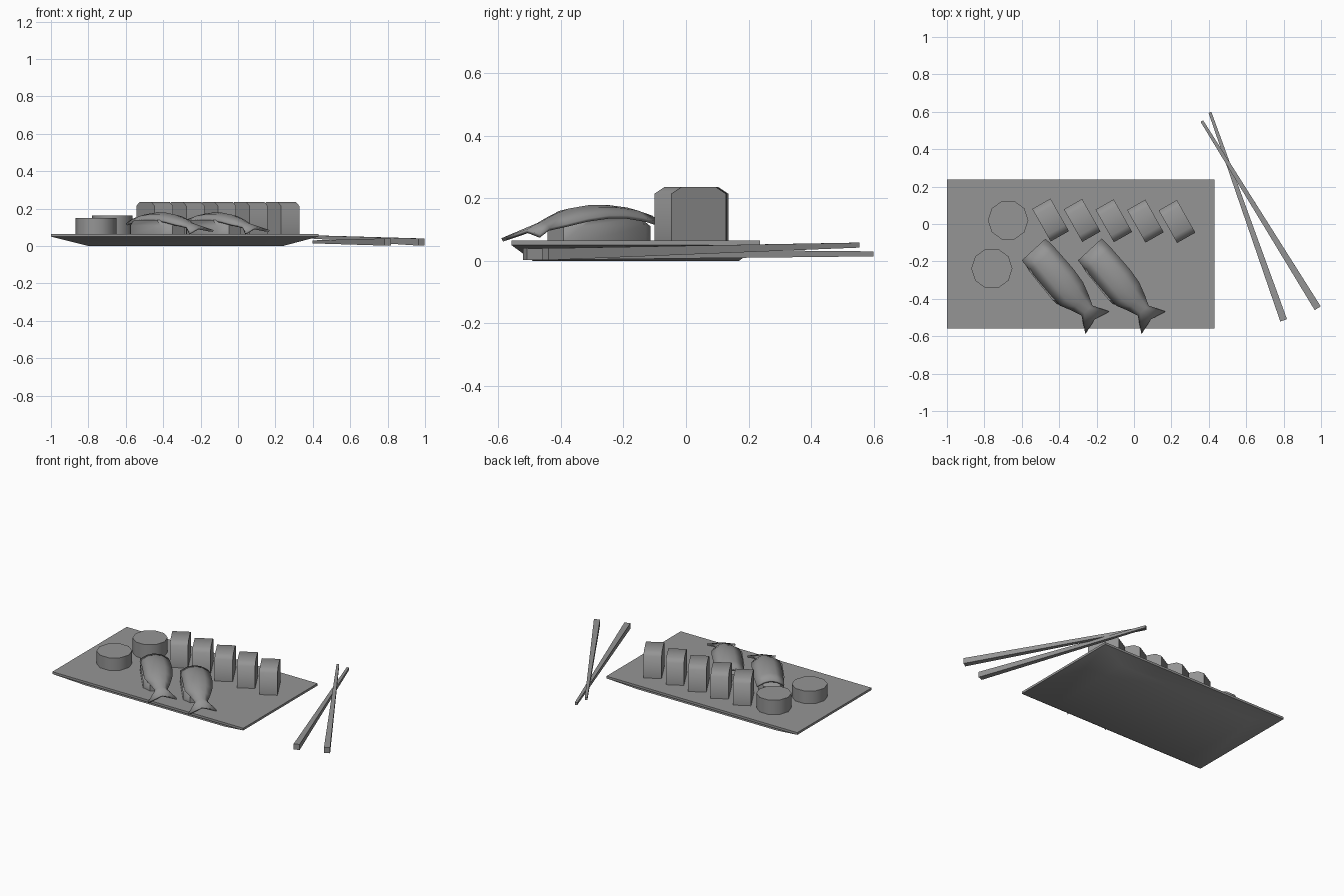
import bpy
import bmesh
from math import cos, sin, radians, tau
from mathutils import Vector

if "Cube" in bpy.data.objects:
    bpy.data.objects.remove(bpy.data.objects["Cube"])

grey = bpy.data.materials.new("dark_grey")
grey.diffuse_color = (0.3, 0.3, 0.3, 1)
grey.use_nodes = True
grey.node_tree.nodes["Principled BSDF"].inputs["Base Color"].default_value = grey.diffuse_color


def make(name, verts, faces, smooth=None):
    me = bpy.data.meshes.new(name)
    me.from_pydata([tuple(v) for v in verts], [], faces)
    me.materials.append(grey)
    bm = bmesh.new()
    bm.from_mesh(me)
    if smooth is not None and "prawn" not in name:
        bmesh.ops.recalc_face_normals(bm, faces=bm.faces)
    bm.to_mesh(me)
    bm.free()
    ob = bpy.data.objects.new(name, me)
    bpy.context.collection.objects.link(ob)
    if smooth:
        bpy.ops.object.select_all(action='DESELECT')
        ob.select_set(True)
        bpy.context.view_layer.objects.active = ob
        bpy.ops.object.shade_smooth_by_angle(angle=radians(smooth))
    return ob


def loft(name, rings, smooth=0):
    """Skin equal-length rings and cap both ends."""
    n = len(rings[0])
    verts = [v for r in rings for v in r]
    faces = [list(range(n))[::-1], [(len(rings) - 1) * n + i for i in range(n)]]
    for k in range(len(rings) - 1):
        for i in range(n):
            j = (i + 1) % n
            faces.append([k * n + i, k * n + j, (k + 1) * n + j, (k + 1) * n + i])
    return make(name, verts, faces, smooth)


def rect(x0, x1, y0, y1, z):
    return [(x0, y0, z), (x1, y0, z), (x1, y1, z), (x0, y1, z)]


# serving board with tapered underside
loft("serving_board", [rect(-0.80, 0.24, -0.49, 0.17, 0),
                       rect(-1, 0.43, -0.558, 0.237, 0.05),
                       rect(-1, 0.43, -0.558, 0.237, 0.065)], 45)


# round rolls, ten sided
def roll(name, x, y, r, top):
    loft(name, [[(x + r * cos(tau * i / 10), y + r * sin(tau * i / 10), z)
                 for i in range(10)] for z in (0.062, top)], 45)


roll("round_roll_back", -0.673, 0.02, 0.108, 0.163)
roll("round_roll_front", -0.760, -0.238, 0.11, 0.150)

# row of slices: chamfered profile along the long axis, extruded sideways
long_dir = Vector((cos(radians(-60.5)), sin(radians(-60.5)), 0))
side_dir = Vector((-long_dir.y, long_dir.x, 0))
profile = [(-0.098, 0.062), (0.102, 0.062), (0.102, 0.214),
           (0.064, 0.236), (-0.06, 0.236), (-0.098, 0.214)]
for k in range(5):
    c = Vector((-0.447 + 0.169 * k, 0.023 - 0.002 * k, 0))
    loft("roll_slice_%d" % (k + 1),
         [[c + long_dir * u + side_dir * s + Vector((0, 0, z)) for u, z in profile]
          for s in (0.056, -0.056)], 65)

# prawn topping: left edge, right edge, edge height, ridge height
sections = [((-0.60, -0.195), (-0.473, -0.078), 0.120, 0.152),
            ((-0.555, -0.25), (-0.425, -0.125), 0.135, 0.170),
            ((-0.505, -0.31), (-0.372, -0.185), 0.145, 0.178),
            ((-0.45, -0.375), (-0.320, -0.245), 0.145, 0.178),
            ((-0.395, -0.437), (-0.272, -0.312), 0.135, 0.167),
            ((-0.335, -0.462), (-0.242, -0.380), 0.118, 0.148),
            ((-0.28, -0.49), (-0.222, -0.436), 0.105, 0.125)]
tail = [(-0.26, -0.59, 0.072), (-0.21, -0.51, 0.10), (-0.131, -0.468, 0.085)]


def prawn(name, dx):
    verts = []
    for l, r, ze, zr in sections:
        for t in (0, 0.25, 0.5, 0.75, 1):
            h = ze + (zr - ze) * (1 - (2 * t - 1) ** 2)
            verts.append((l[0] + (r[0] - l[0]) * t + dx, l[1] + (r[1] - l[1]) * t, h))
    faces = [[a * 5 + i, (a + 1) * 5 + i, (a + 1) * 5 + i + 1, a * 5 + i + 1]
             for a in range(len(sections) - 1) for i in range(4)]
    b, n = (len(sections) - 1) * 5, len(verts)
    verts += [(x + dx, y, z) for x, y, z in tail]
    faces += [[b, n, b + 1], [b + 1, n, n + 1, b + 2],
              [b + 2, n + 1, n + 2, b + 3], [b + 3, n + 2, b + 4]]
    ob = make(name, verts, faces, 50)
    m = ob.modifiers.new("thickness", 'SOLIDIFY')
    m.thickness = 0.012
    m.offset = -1


# rice pad under each prawn, flaring up to meet the topping
def rice(name, dx):
    a = Vector((0.63, -0.777, 0))
    s = Vector((0.777, 0.63, 0))
    c = Vector((-0.425 + dx, -0.285, 0))
    outline = [(-0.18, -0.05), (-0.14, -0.08), (0.12, -0.08), (0.17, -0.04),
               (0.17, 0.04), (0.12, 0.075), (-0.14, 0.075), (-0.18, 0.05)]
    loft(name, [[c + a * (u * k) + s * (v * w) + Vector((0, 0, z)) for u, v in outline]
                for k, w, z in ((1, 1, 0.062), (1, 1, 0.110), (0.75, 1.06, 0.138))], 40)


for k in range(2):
    prawn("prawn_topping_%d" % (k + 1), 0.30 * k)
    rice("rice_pad_%d" % (k + 1), 0.30 * k)


# tapered square chopsticks
def chopstick(name, start, end):
    p, q = Vector(start), Vector(end)
    d = (q - p).normalized()
    s = d.cross(Vector((0, 0, 1))).normalized()
    up = s.cross(d)
    loft(name, [[o + s * (i * h) + up * (j * h)
                 for i, j in ((-1, -1), (1, -1), (1, 1), (-1, 1))]
                for o, h in ((p, 0.019), (q, 0.008))])


chopstick("chopstick_upper", (0.982, -0.450, 0.021), (0.363, 0.55, 0.05))
chopstick("chopstick_lower", (0.80, -0.515, 0.021), (0.406, 0.597, 0.022))
